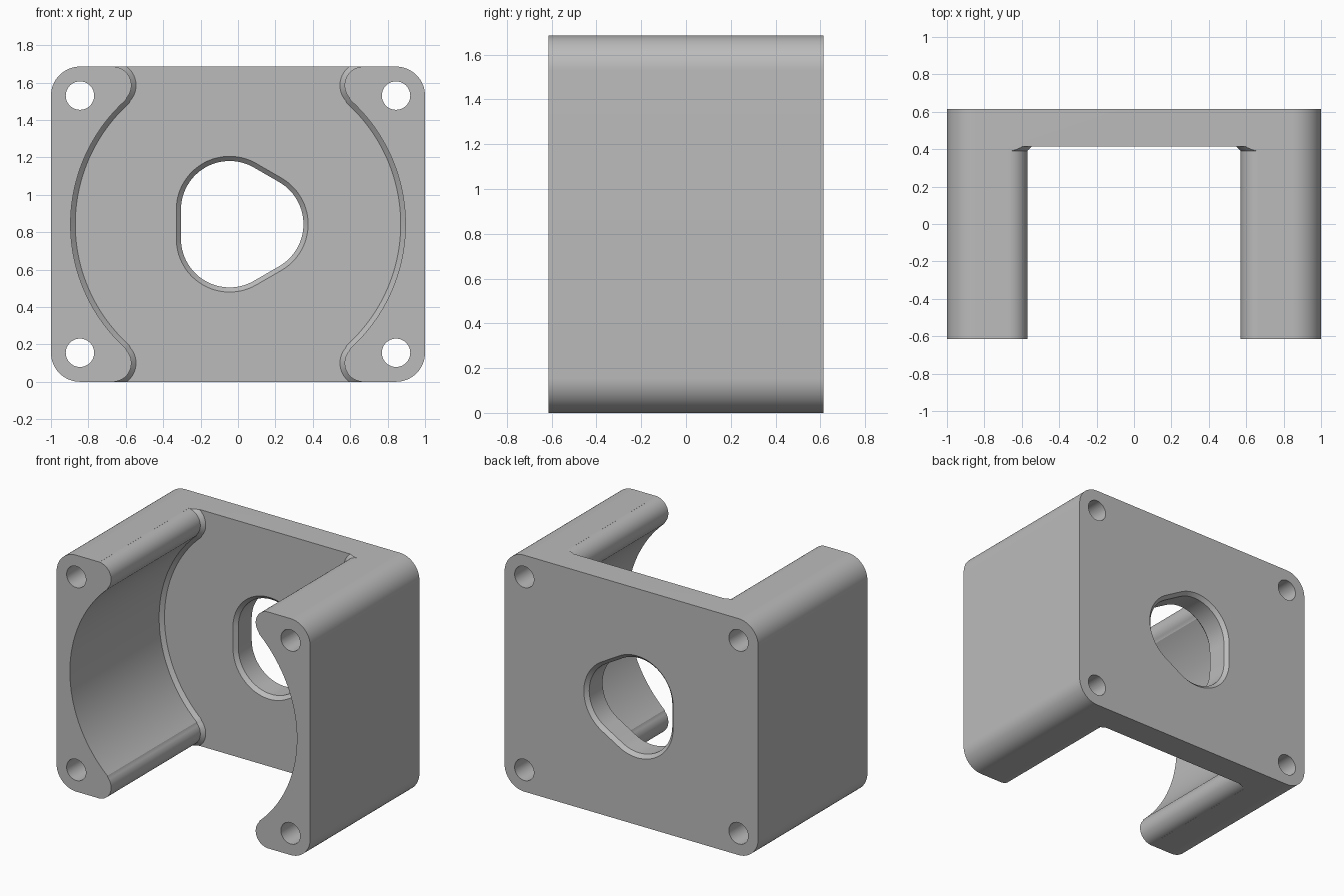
import bpy, bmesh, math
from math import cos, sin, pi, radians

if "Cube" in bpy.data.objects:
    bpy.data.objects.remove(bpy.data.objects["Cube"], do_unlink=True)

HEIGHT, DEPTH = 1.685, 0.615        # full height, half depth
MID = HEIGHT / 2
FLOOR = 0.415                       # inner face of the end plate
CHAMFER = 0.025

grey = bpy.data.materials.new("mid grey")
grey.use_nodes = True
grey.diffuse_color = (0.5, 0.5, 0.5, 1)
grey.node_tree.nodes["Principled BSDF"].inputs["Base Color"].default_value = (0.5, 0.5, 0.5, 1)


def arc(cx, cz, r, start, end, steps):
    """Points on an arc in the xz plane, angles in degrees."""
    angles = [radians(start + (end - start) * i / steps) for i in range(steps + 1)]
    return [(cx + r * cos(a), cz + r * sin(a)) for a in angles]


def loft(name, sections):
    """Closed solid through (y, profile) sections with equal point counts."""
    bm = bmesh.new()
    rings = [[bm.verts.new((x, y, z)) for x, z in prof] for y, prof in sections]
    n = len(rings[0])
    for a, b in zip(rings, rings[1:]):
        for i in range(n):
            j = (i + 1) % n
            bm.faces.new((a[i], a[j], b[j], b[i]))
    bm.faces.new(rings[0])
    bm.faces.new(rings[-1])
    bmesh.ops.recalc_face_normals(bm, faces=bm.faces)
    mesh = bpy.data.meshes.new(name)
    bm.to_mesh(mesh)
    bm.free()
    mesh.materials.append(grey)
    obj = bpy.data.objects.new(name, mesh)
    bpy.context.collection.objects.link(obj)
    return obj


def rounded_block(r):
    pts = []
    for k, (sx, sz) in enumerate([(1, 1), (-1, 1), (-1, -1), (1, -1)]):
        pts += arc(sx * (1 - r), MID + sz * (MID - r), r, 90 * k, 90 * k + 90, 16)
    return pts


def cavity(inset):
    """Round bore that runs out over a rounded nose on each leg."""
    nose_x, nose_z, nose_r = 0.67, 0.7425, 0.1
    tilt = math.degrees(math.atan2(nose_z, nose_x))
    side = arc(0, 0, 0.895 - inset, 0, tilt, 32)
    side += arc(nose_x, nose_z, nose_r + inset, 180 + tilt, 95, 20)[1:]
    side.append((side[-1][0], MID + 0.2))
    right = [(x, -z) for x, z in reversed(side[1:])] + side
    left = [(-x, z) for x, z in reversed(right)]
    return [(x, MID + z) for x, z in right + left]


def three_lobe(r):
    """Hull of three circles set evenly round the middle."""
    pts = []
    for a in (0, 120, 240):
        pts += arc(0.09 * cos(radians(a)), MID + 0.09 * sin(radians(a)), r, a - 60, a + 60, 28)
    return pts


# Body, then everything cut from it
body = loft("motor_bracket", [(-DEPTH, rounded_block(0.155)), (DEPTH, rounded_block(0.155))])
cutters = [
    loft("cavity_cutter", [(-0.7, cavity(0)), (FLOOR - CHAMFER, cavity(0)), (FLOOR, cavity(CHAMFER))]),
    loft("shaft_hole_cutter", [
        (FLOOR - CHAMFER, three_lobe(0.26 + 2 * CHAMFER)),
        (FLOOR + CHAMFER, three_lobe(0.26)),
        (DEPTH - CHAMFER, three_lobe(0.26)),
        (DEPTH + CHAMFER, three_lobe(0.26 + 2 * CHAMFER))]),
]
for sx in (-1, 1):
    for sz in (-1, 1):
        ring = arc(sx * 0.845, MID + sz * 0.6875, 0.076, 0, 352.5, 47)
        cutters.append(loft("screw_hole_cutter", [(-0.7, ring), (0.7, ring)]))

for cutter in cutters:
    cutter.hide_render = True
    mod = body.modifiers.new(cutter.name, "BOOLEAN")
    mod.operation, mod.solver, mod.object = "DIFFERENCE", "EXACT", cutter

# Bake the cuts and drop the cutters
bpy.context.view_layer.update()
baked = bpy.data.meshes.new_from_object(body.evaluated_get(bpy.context.evaluated_depsgraph_get()))
body.modifiers.clear()
body.data = baked
for cutter in cutters:
    bpy.data.objects.remove(cutter, do_unlink=True)

bpy.ops.object.select_all(action="DESELECT")
body.select_set(True)
bpy.context.view_layer.objects.active = body
bpy.ops.object.shade_smooth_by_angle(angle=radians(25))
